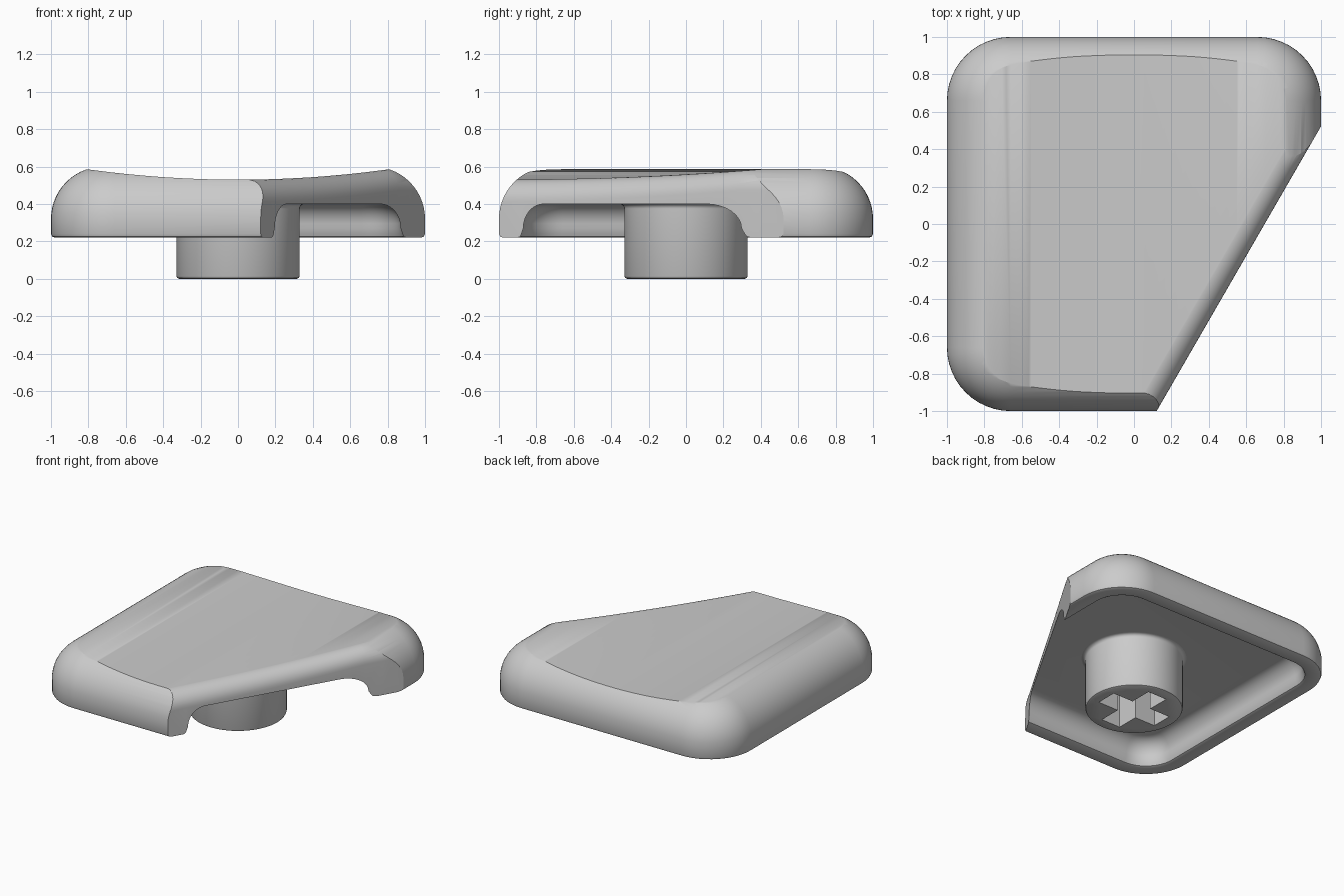
import bpy, bmesh, math
from mathutils import Vector

if "Cube" in bpy.data.objects:
    bpy.data.objects.remove(bpy.data.objects["Cube"])

grey = bpy.data.materials.new("plain grey")
grey.use_nodes = True
grey.diffuse_color = (0.6, 0.6, 0.6, 1)
grey.node_tree.nodes["Principled BSDF"].inputs["Base Color"].default_value = (0.6, 0.6, 0.6, 1)


def loft(name, rings):
    """Skin a list of equal-length point rings and cap both ends."""
    bm = bmesh.new()
    loops = [[bm.verts.new(p) for p in ring] for ring in rings]
    for a, b in zip(loops, loops[1:]):
        for i in range(len(a)):
            j = (i + 1) % len(a)
            bm.faces.new((a[i], a[j], b[j], b[i]))
    bm.faces.new(loops[0])
    bm.faces.new(loops[-1])
    bmesh.ops.recalc_face_normals(bm, faces=bm.faces)
    mesh = bpy.data.meshes.new(name)
    bm.to_mesh(mesh)
    bm.free()
    obj = bpy.data.objects.new(name, mesh)
    bpy.context.collection.objects.link(obj)
    mesh.materials.append(grey)
    return obj


def subtract(obj, cutters):
    """Apply boolean cuts, then discard the cutters."""
    bpy.ops.object.select_all(action='DESELECT')
    obj.select_set(True)
    bpy.context.view_layer.objects.active = obj
    for cutter in cutters:
        cutter.hide_render = True
        mod = obj.modifiers.new("cut", 'BOOLEAN')
        mod.operation = 'DIFFERENCE'
        mod.solver = 'EXACT'
        mod.object = cutter
        bpy.ops.object.modifier_apply(modifier=mod.name)
        bpy.data.objects.remove(cutter)
    bpy.ops.object.shade_smooth_by_angle(angle=math.radians(30))


def rounded_square(inset, z, steps=12):
    half = 1 - inset
    r = max(0.34 - inset, 0.04)
    pts = []
    for corner in range(4):
        mid = math.radians(45 + 90 * corner)
        cx = math.copysign(half - r, math.cos(mid))
        cy = math.copysign(half - r, math.sin(mid))
        for i in range(steps + 1):
            a = math.radians(90) * (corner + i / steps)
            pts.append((cx + r * math.cos(a), cy + r * math.sin(a), z))
    return pts


def circle(r, z, n=64):
    return [(r * math.cos(math.tau * i / n), r * math.sin(math.tau * i / n), z) for i in range(n)]


def dish(x):
    return 0.53 + min(abs(x), 1.1) ** 2 / 11.7


def quarter(n):
    return [math.pi / 2 * i / n for i in range(n + 1)]


# Cap shell: cavity ceiling, inner wall, rounded rim, outer wall, rounded shoulder
profile = [(0.24 - 0.11 * math.sin(a), 0.27 + 0.13 * math.cos(a)) for a in quarter(8)]
profile += [(0.12, 0.24), (0.114, 0.226), (0.10, 0.22)]
profile += [(0.02, 0.22), (0.006, 0.226), (0, 0.24)]
profile += [(0.28 - 0.28 * math.cos(a), 0.32 + 0.28 * math.sin(a)) for a in quarter(14)]
cap = loft("cap_shell", [rounded_square(o, z) for o, z in profile])

# Shallow cylindrical dish in the top
xs = [-1.1 + 2.2 * i / 40 for i in range(41)]
section = [(x, dish(x)) for x in xs] + [(1.1, 1), (-1.1, 1)]
dish_cutter = loft("dish_cutter", [[(x, y, z) for x, z in section] for y in (-1.3, 1.3)])

# Slanted side cut with a rounded upper edge that follows the dish
along = Vector((0.5, 0.866, 0))
outward = Vector((0.866, -0.5, 0))
fillet = 0.12
stations = []
for i in range(25):
    base = outward * 0.605 + along * (-1.6 + 3.2 * i / 24)
    ring = []
    for a in quarter(10):
        p = base + outward * (fillet * (math.cos(a) - 1))
        p.z = dish(min(p.x, 0.85)) + 0.001 + fillet * (math.sin(a) - 1)
        ring.append(p)
    for u, z in ((-fillet, 1), (1.5, 1), (1.5, -0.2), (0, -0.2)):
        p = base + outward * u
        p.z = z
        ring.append(p)
    stations.append(ring)
side_cutter = loft("side_cutter", stations)
subtract(cap, [dish_cutter, side_cutter])

# Round stem with softened end and a small flare at the root
stem_profile = [(0.315, 0), (0.325, 0.005), (0.33, 0.015)]
stem_profile += [(0.355 - 0.025 * math.cos(a), 0.375 + 0.025 * math.sin(a)) for a in quarter(5)]
stem_profile += [(0.355, 0.41)]
stem = loft("stem", [circle(r, z) for r, z in stem_profile])

# Cross-shaped socket
w, l = 0.078, 0.245
cross = []
for k in range(4):
    c, s = round(math.cos(k * math.pi / 2)), round(math.sin(k * math.pi / 2))
    for x, y in ((l, -w), (l, w), (w, w)):
        cross.append((x * c - y * s, x * s + y * c))
socket = loft("socket_cutter", [[(x, y, z) for x, y in cross] for z in (-0.1, 0.39)])
subtract(stem, [socket])
